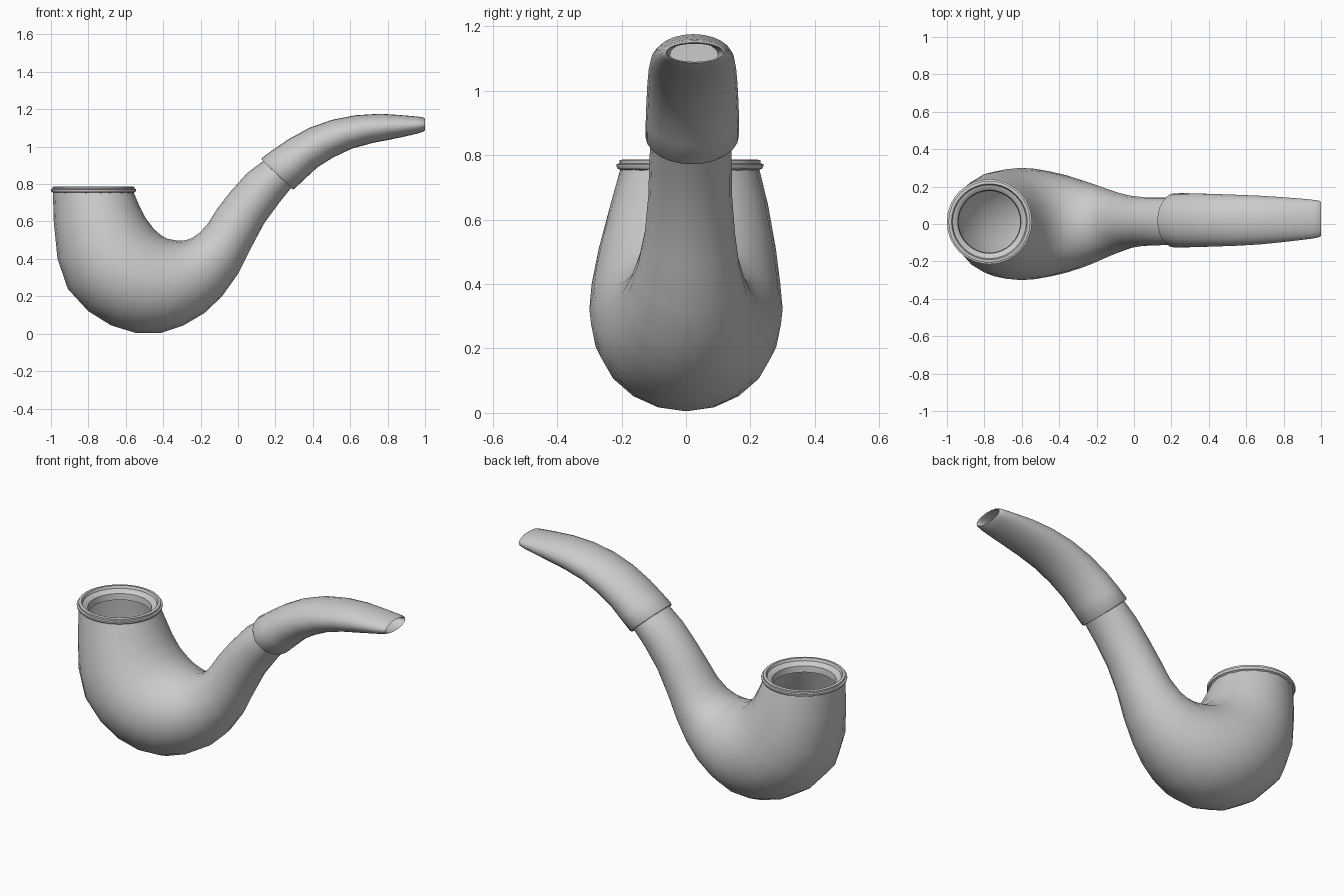
import bpy, bmesh
from math import sin, cos, pi, radians


def skin(name, rings, closed_ends=False, angle=40):
    """Join a list of equal-length point rings into a smooth tube."""
    bm = bmesh.new()
    loops = [[bm.verts.new(p) for p in ring] for ring in rings]
    n = len(loops[0])
    for a, b in zip(loops, loops[1:]):
        for i in range(n):
            j = (i + 1) % n
            bm.faces.new((a[i], a[j], b[j], b[i]))
    if closed_ends:
        bm.faces.new(loops[-1])
    bmesh.ops.recalc_face_normals(bm, faces=bm.faces)
    me = bpy.data.meshes.new(name)
    bm.to_mesh(me)
    bm.free()
    me.shade_smooth()
    me.set_sharp_from_angle(angle=radians(angle))
    ob = bpy.data.objects.new(name, me)
    bpy.context.collection.objects.link(ob)
    return ob


def section(xi, zi, xo, zo, hw, cy, n):
    """Ellipse spanning inner/outer points of the side profile, half-width hw in y."""
    cx, cz, dx, dz = (xi + xo) / 2, (zi + zo) / 2, (xi - xo) / 2, (zi - zo) / 2
    return [(cx + dx * cos(t), cy + hw * sin(t), cz + dz * cos(t))
            for t in (2 * pi * i / n for i in range(n))]


# Bowl and neck: one bent tube (inner x, z, outer x, z, half-width, y centre)
body = [
    (-.56, .76, -.99, .76, .215, .012),
    (-.53, .69, -.985, .60, .245, .01),
    (-.495, .62, -.965, .40, .275, .004),
    (-.45, .56, -.91, .24, .293, 0),
    (-.41, .525, -.80, .12, .30, 0),
    (-.375, .507, -.68, .045, .295, 0),
    (-.34, .50, -.55, .005, .28, 0),
    (-.31, .498, -.41, .005, .26, 0),
    (-.28, .50, -.29, .045, .236, 0),
    (-.245, .512, -.18, .11, .21, .002),
    (-.205, .54, -.085, .20, .183, .005),
    (-.16, .59, 0, .32, .158, .008),
    (-.11, .67, .065, .45, .14, .012),
    (-.04, .76, .14, .59, .13, .013),
    (.05, .86, .22, .70, .128, .014),
    (.13, .92, .285, .78, .126, .016),
    (.20, .965, .335, .835, .12, .018),
]
skin("bowl_and_neck", [section(*s, 20) for s in body], angle=75)

# Mouthpiece: collar lip, tapering bent tube, rounded tip and bore
mouthpiece = [
    (.145, .912, .278, .79, .122, .018),
    (.125, .932, .293, .772, .138, .018),
    (.13, .942, .302, .775, .145, .019),
    (.19, .985, .36, .83, .145, .02),
    (.27, 1.04, .425, .89, .143, .02),
    (.38, 1.10, .51, .943, .14, .02),
    (.50, 1.143, .61, .99, .136, .02),
    (.63, 1.168, .72, 1.02, .13, .021),
    (.76, 1.176, .81, 1.037, .121, .023),
    (.88, 1.168, .90, 1.056, .111, .025),
    (.96, 1.161, .96, 1.07, .103, .026),
    (.992, 1.156, .99, 1.08, .097, .027),
    (1.0, 1.15, 1.0, 1.086, .09, .027),
    (.985, 1.146, .985, 1.09, .085, .027),
    (.85, 1.15, .85, 1.075, .075, .025),
]
skin("mouthpiece", [section(*s, 24) for s in mouthpiece], closed_ends=True, angle=50)

# Bowl rim: lathed band with an inner step
rim = [(.208, .745), (.216, .755), (.224, .758), (.228, .766), (.228, .772),
       (.219, .775), (.219, .785), (.203, .787), (.197, .772), (.182, .767),
       (.169, .755), (.165, .72)]
skin("bowl_rim", [[(-.773 + r * cos(2 * pi * i / 32), .012 + r * sin(2 * pi * i / 32), z)
                   for i in range(32)] for r, z in rim], angle=35)
